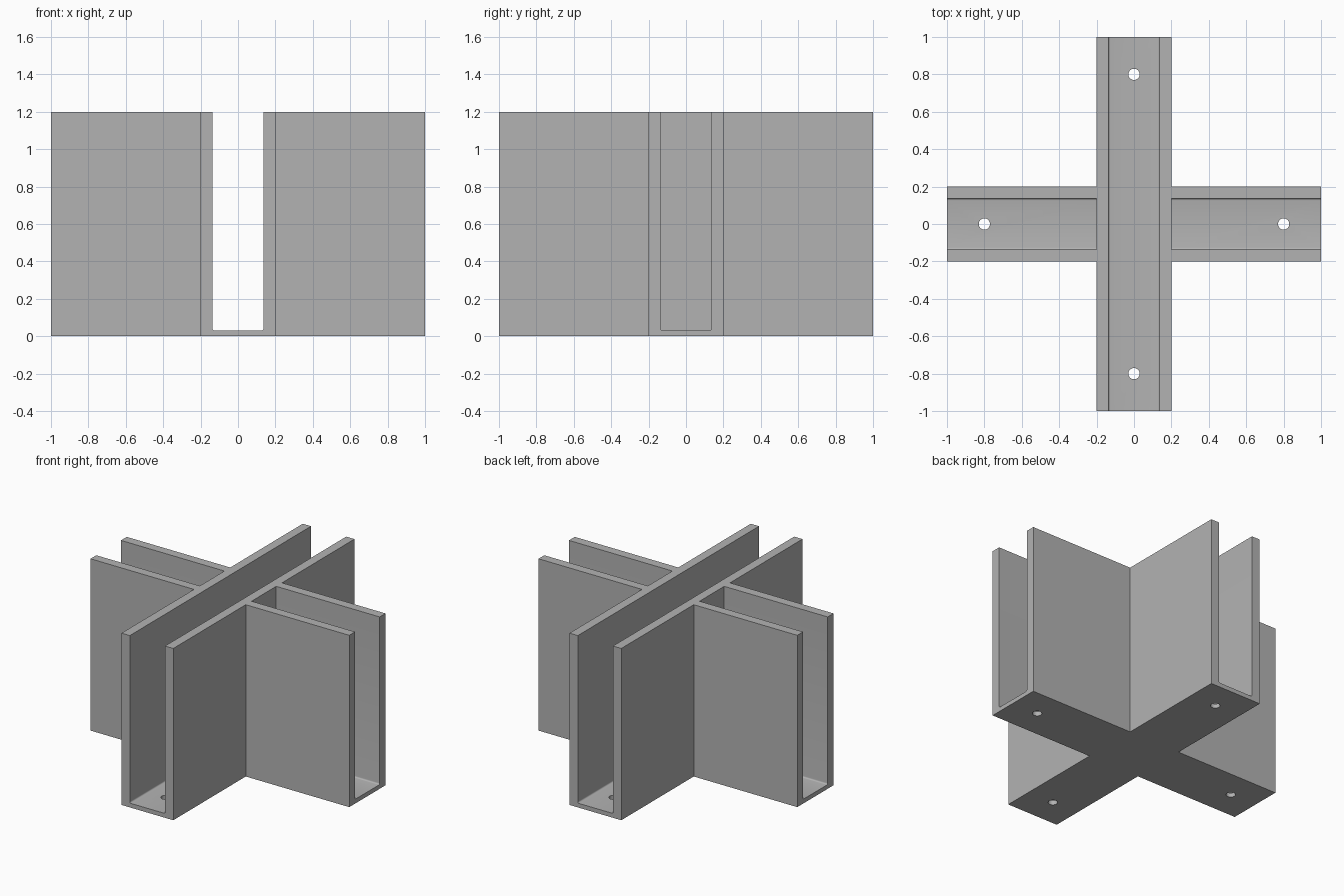
import bpy, bmesh, math
from mathutils import Matrix, Vector

cube = bpy.data.objects.get("Cube")
if cube:
    bpy.data.objects.remove(cube, do_unlink=True)

HALF, INNER, FLOOR, HEIGHT = 0.2, 0.136, 0.03, 1.2
FILLET, HOLE_R, HOLE_AT = 0.01, 0.03, 0.8

grey = bpy.data.materials.new("plain grey")
grey.use_nodes = True
colour = (0.45, 0.45, 0.45, 1)
grey.diffuse_color = colour
grey.node_tree.nodes["Principled BSDF"].inputs["Base Color"].default_value = colour


def finish(bm, name):
    bmesh.ops.recalc_face_normals(bm, faces=bm.faces)
    mesh = bpy.data.meshes.new(name)
    bm.to_mesh(mesh)
    bm.free()
    mesh.materials.append(grey)
    obj = bpy.data.objects.new(name, mesh)
    bpy.context.collection.objects.link(obj)
    return obj


def channel(name, start, end, angle):
    """U-shaped channel running along y from start to end, turned about z."""
    right = [(HALF, 0), (HALF, HEIGHT), (INNER, HEIGHT)]
    for i in range(5):  # small fillet at the inner corner
        a = math.radians(i * 22.5)
        right.append((INNER - FILLET + FILLET * math.cos(a),
                      FLOOR + FILLET - FILLET * math.sin(a)))
    profile = right + [(-x, z) for x, z in reversed(right)]
    bm = bmesh.new()
    face = bm.faces.new([bm.verts.new((x, start, z)) for x, z in profile])
    ext = bmesh.ops.extrude_face_region(bm, geom=[face])
    verts = [v for v in ext["geom"] if isinstance(v, bmesh.types.BMVert)]
    bmesh.ops.translate(bm, verts=verts, vec=(0, end - start, 0))
    bmesh.ops.rotate(bm, verts=bm.verts, cent=(0, 0, 0),
                     matrix=Matrix.Rotation(angle, 3, "Z"))
    return finish(bm, name)


def combine(target, other, operation):
    mod = target.modifiers.new(operation.lower(), "BOOLEAN")
    mod.operation, mod.solver, mod.object = operation, "EXACT", other
    bpy.ops.object.select_all(action="DESELECT")
    target.select_set(True)
    bpy.context.view_layer.objects.active = target
    bpy.ops.object.modifier_apply(modifier=mod.name)
    bpy.data.objects.remove(other, do_unlink=True)


# Through channel, with a side arm merged into each of its walls
bracket = channel("cross_bracket", -1, 1, 0)
for side in (-1, 1):
    arm = channel("side_arm", HALF - 0.03, 1, side * math.pi / 2)
    combine(bracket, arm, "UNION")

# Screw holes near the end of every arm
bm = bmesh.new()
for k in range(4):
    spot = Matrix.Rotation(k * math.pi / 2, 4, "Z") @ Vector((HOLE_AT, 0, 0))
    bmesh.ops.create_cone(bm, cap_ends=True, segments=32, radius1=HOLE_R,
                          radius2=HOLE_R, depth=0.2, matrix=Matrix.Translation(spot))
drill = finish(bm, "hole_cutter")
drill.hide_render = True
combine(bracket, drill, "DIFFERENCE")

bpy.ops.object.shade_smooth_by_angle(angle=math.radians(30))
